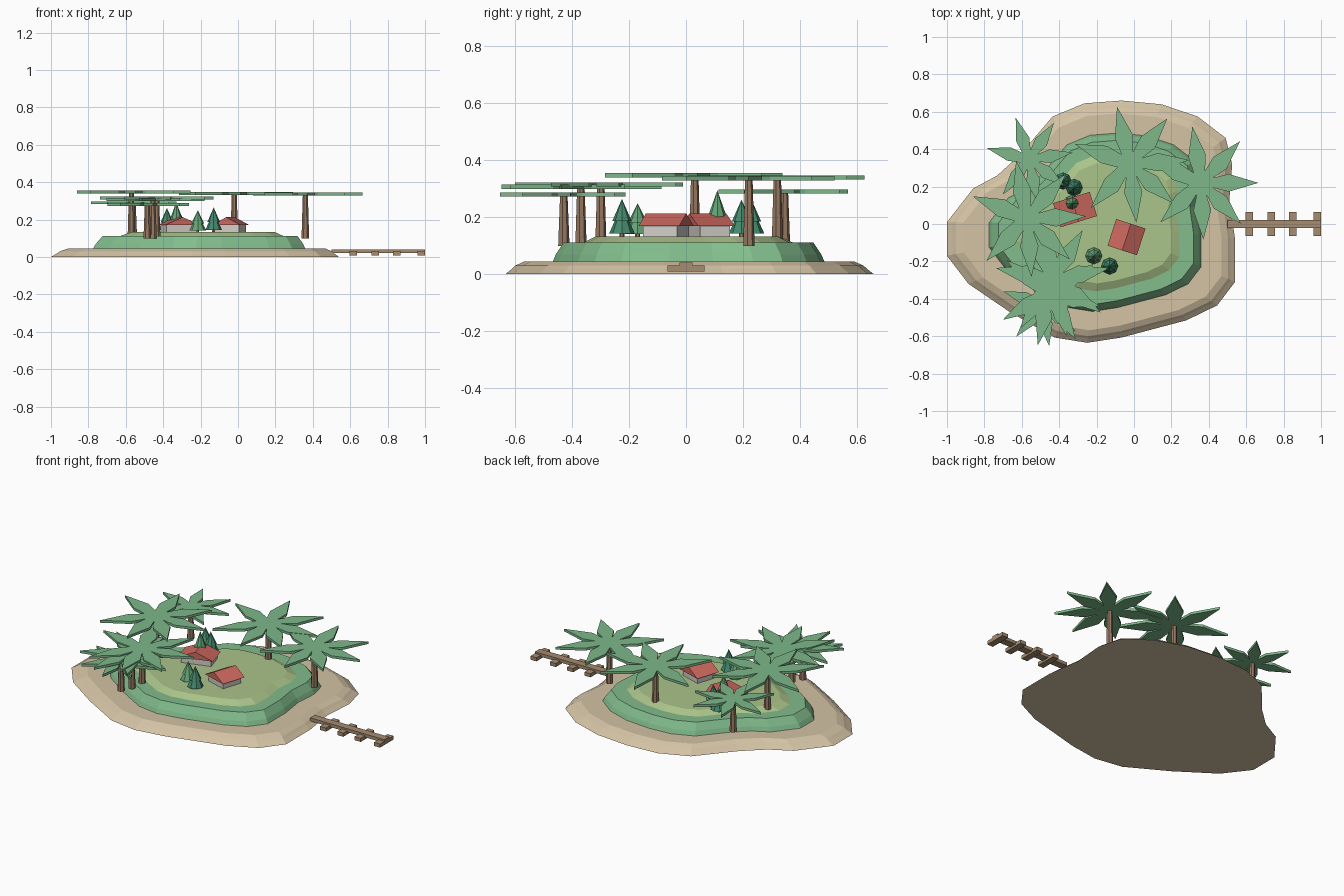
import bpy, bmesh, math
from mathutils import Matrix, Vector

if "Cube" in bpy.data.objects:
    bpy.data.objects.remove(bpy.data.objects["Cube"])


def material(name, r, g, b):
    m = bpy.data.materials.new(name)
    lin = [c / 12.92 if c <= 0.04045 else ((c + 0.055) / 1.055) ** 2.4 for c in (r, g, b)]
    m.diffuse_color = (*lin, 1)
    m.use_nodes = True
    m.node_tree.nodes["Principled BSDF"].inputs["Base Color"].default_value = m.diffuse_color
    return m


SAND = material("sand", 0.83, 0.765, 0.645)
GRASS = material("grass", 0.51, 0.74, 0.55)
MEADOW = material("meadow", 0.67, 0.77, 0.54)
LEAF = material("palm leaf", 0.49, 0.72, 0.54)
BARK = material("bark", 0.60, 0.48, 0.39)
PLANK = material("dock wood", 0.65, 0.55, 0.44)
ROOF = material("roof red", 0.80, 0.41, 0.37)
WALL = material("wall grey", 0.83, 0.81, 0.79)
PINE = material("dark pine", 0.27, 0.54, 0.43)
PINE_LIGHT = material("light pine", 0.39, 0.64, 0.46)


def finish(bm, name, mat):
    bmesh.ops.recalc_face_normals(bm, faces=bm.faces)
    me = bpy.data.meshes.new(name)
    bm.to_mesh(me)
    bm.free()
    me.materials.append(mat)
    ob = bpy.data.objects.new(name, me)
    bpy.context.collection.objects.link(ob)
    return ob


def loft(name, rings, mat):
    """Capped skin through rings of 3D points."""
    bm = bmesh.new()
    loops = [[bm.verts.new(p) for p in ring] for ring in rings]
    n = len(loops[0])
    for a, b in zip(loops, loops[1:]):
        for i in range(n):
            j = (i + 1) % n
            bm.faces.new((a[i], a[j], b[j], b[i]))
    bm.faces.new(loops[0][::-1])
    bm.faces.new(loops[-1])
    return finish(bm, name, mat)


def box(bm, center, size, angle=0):
    mat = (Matrix.Translation(center) @ Matrix.Rotation(angle, 4, 'Z')
           @ Matrix.Diagonal((*size, 1)))
    bmesh.ops.create_cube(bm, size=1, matrix=mat)


def cone(bm, x, y, z0, z1, r0, r1, sides):
    bmesh.ops.create_cone(bm, cap_ends=True, segments=sides, radius1=r0, radius2=r1,
                          depth=z1 - z0, matrix=Matrix.Translation((x, y, (z0 + z1) / 2)))


# Island: one shoreline, shrunk for every terrace
SHORE = [(-1, .01), (-.86, .19), (-.73, .26), (-.61, .37), (-.435, .575), (-.265, .645),
         (-.067, .66), (.147, .64), (.34, .575), (.49, .46), (.525, .32), (.51, .13),
         (.54, -.08), (.54, -.31), (.445, -.435), (.28, -.515), (-.067, -.607),
         (-.25, -.635), (-.425, -.607), (-.665, -.47), (-.885, -.32), (-1, -.17)]


def terrace(name, levels, mat):
    cx = -.145
    loft(name, [[(cx + (x - cx) * s, y * s, z) for x, y in SHORE] for s, z in levels], mat)


terrace("beach", [(1, 0), (.965, .018), (.945, .03), (.895, .045)], SAND)
terrace("grass_bank", [(.737, .044), (.72, .07), (.677, .112)], GRASS)
terrace("meadow_top", [(.57, .111), (.5, .133)], MEADOW)

# Palms: tapered trunk with a flat star crown
LEAF_ANGLES = [103, 51, 4, -42, -84, -132, -200]


def palm(i, x, y, z, R, turn):
    bm = bmesh.new()
    cone(bm, x, y, .1, z, .021, .014, 7)
    finish(bm, f"palm_trunk_{i}", BARK)
    pts = []
    for k, a in enumerate(LEAF_ANGLES):
        nxt = LEAF_ANGLES[k + 1] if k < 6 else LEAF_ANGLES[0] - 360
        a0 = math.radians(a + turn)
        mid = math.radians((a + nxt) / 2 + turn)
        d = Vector((math.cos(a0), math.sin(a0)))
        side = Vector((d.y, -d.x))
        pts += [d * .48 + side * -.155, d, d * .48 + side * .155,
                Vector((math.cos(mid), math.sin(mid))) * .22]
    rings = [[(x + p.x * R, y + p.y * R, zz) for p in pts] for zz in (z, z + .015)]
    loft(f"palm_crown_{i}", rings, LEAF)


PALMS = [(-.56, .345, .283, .235, 5), (-.02, .32, .332, .315, 0), (.36, .22, .33, .305, -4),
         (-.57, .03, .34, .315, -2), (-.435, -.30, .308, .31, 8),
         (-.455, -.37, .3, .285, -18), (-.485, -.43, .273, .225, 2)]
for i, p in enumerate(PALMS):
    palm(i + 1, *p)

# Pines: short trunk and stacked cones
PINES = [(-.38, .23, .262, PINE), (-.32, .195, .262, PINE), (-.33, .11, .295, PINE_LIGHT),
         (-.215, -.17, .25, PINE_LIGHT), (-.13, -.225, .265, PINE)]
for i, (x, y, top, mat) in enumerate(PINES):
    z, h = .13, top - .13
    bm = bmesh.new()
    cone(bm, x, y, z - .005, z + h * .2, .009, .009, 6)
    finish(bm, f"pine_trunk_{i + 1}", BARK)
    bm = bmesh.new()
    cone(bm, x, y, z + h * .1, z + h * .65, .045, .012, 8)
    cone(bm, x, y, z + h * .42, top, .034, 0, 8)
    finish(bm, f"pine_needles_{i + 1}", mat)


# Houses: walls under an overhanging prism roof
def house(name, x, y, width, length, angle):
    bm = bmesh.new()
    box(bm, (x, y, .15), (width - .03, length - .025, .044), angle)
    finish(bm, name + "_walls", WALL)
    w, l = width / 2, length / 2
    rot = Matrix.Translation((x, y, 0)) @ Matrix.Rotation(angle, 4, 'Z')
    ends = [[rot @ Vector(p) for p in ((-w, s * l, .17), (w, s * l, .17), (0, s * l, .213))]
            for s in (-1, 1)]
    loft(name + "_roof", ends, ROOF)


house("back_house", -.315, .077, .205, .135, math.radians(17))
house("front_house", -.04, -.07, .165, .15, math.radians(-18))

# Dock: long walkway with cross beams
bm = bmesh.new()
box(bm, (.75, 0, .031), (.5, .045, .02))
finish(bm, "dock_walkway", PLANK)
bm = bmesh.new()
for x in (.617, .733, .85, .98):
    box(bm, (x, 0, .02), (.04, .13, .022))
finish(bm, "dock_crossbeams", PLANK)
